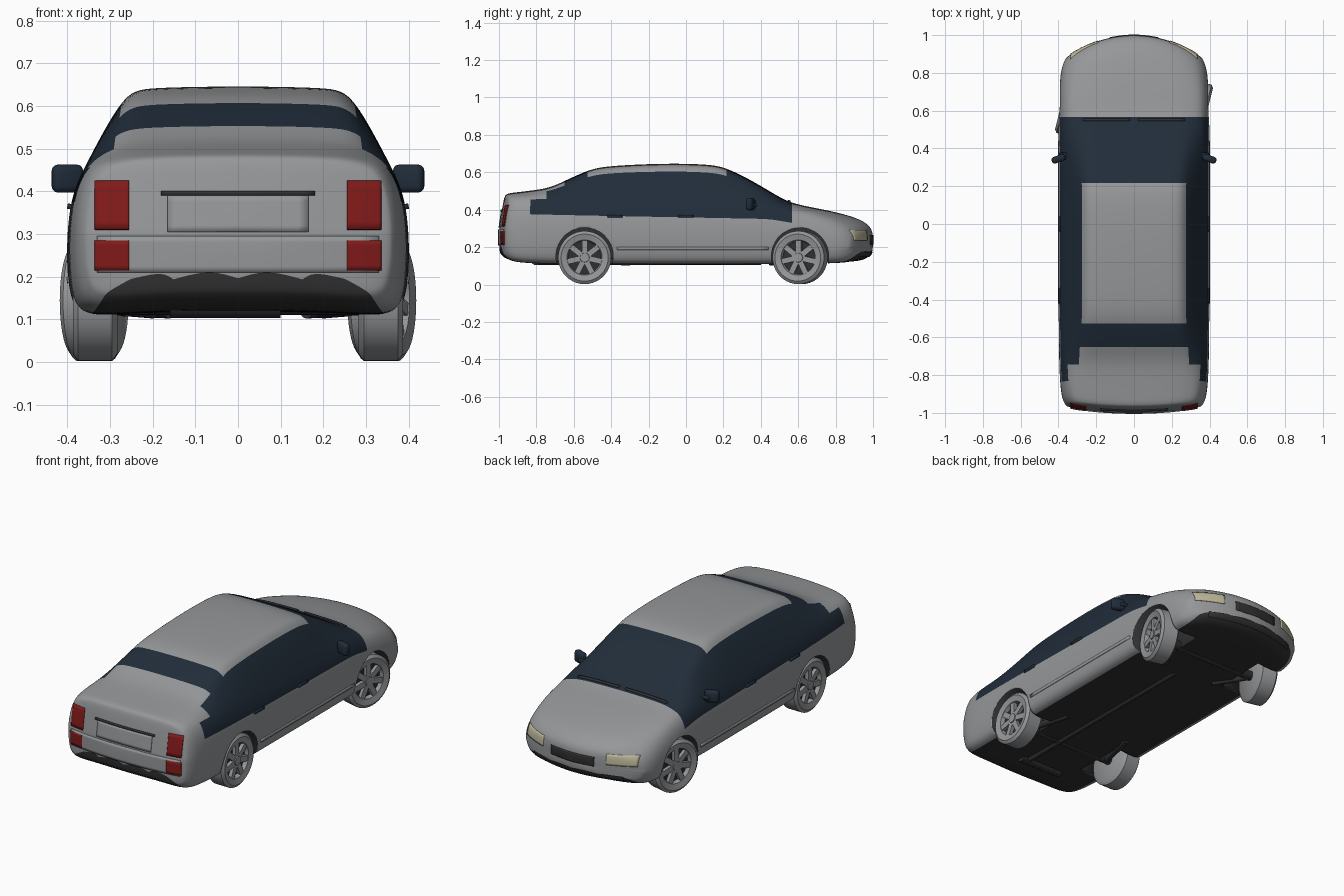
import bpy, bmesh, math
from mathutils import Vector, Matrix
from mathutils.bvhtree import BVHTree

if "Cube" in bpy.data.objects:
    bpy.data.objects.remove(bpy.data.objects["Cube"])


def material(name, rgb):
    m = bpy.data.materials.new(name)
    m.diffuse_color = (*rgb, 1)
    m.use_nodes = True
    m.node_tree.nodes["Principled BSDF"].inputs["Base Color"].default_value = m.diffuse_color
    return m


PAINT = material("paint", (0.3, 0.31, 0.32))
GLASS = material("glass", (0.015, 0.026, 0.042))
DARK = material("underside", (0.03, 0.03, 0.03))
RED = material("tail_red", (0.22, 0.01, 0.01))
CREAM = material("lamp_cream", (0.5, 0.47, 0.32))


def make(name, bm, mats, angle=40):
    bmesh.ops.recalc_face_normals(bm, faces=bm.faces)
    me = bpy.data.meshes.new(name)
    bm.to_mesh(me)
    bm.free()
    ob = bpy.data.objects.new(name, me)
    bpy.context.collection.objects.link(ob)
    for m in mats:
        me.materials.append(m)
    bpy.ops.object.select_all(action='DESELECT')
    ob.select_set(True)
    bpy.context.view_layer.objects.active = ob
    bpy.ops.object.shade_smooth_by_angle(angle=math.radians(angle))
    return ob


def smooth(t):
    t = max(0, min(1, t))
    return t * t * (3 - 2 * t)


# Side silhouette: y and height of the upper edge, tail to nose
OUTLINE = [(-1, .45), (-.99, .472), (-.955, .478), (-.85, .488), (-.74, .5), (-.66, .535),
           (-.52, .602), (-.42, .622), (-.1, .636), (.12, .63), (.21, .614), (.34, .55),
           (.46, .478), (.56, .42), (.7, .396), (.85, .363), (.94, .332), (.985, .297), (1, .262)]


def section(y, edge):
    """Cross-section of the body; everything tapers towards both ends."""
    end = max(0, abs(y) - .9) ** 4 * 1e4
    low = .1 + .012 * y ** 4 + .05 * end
    wide = .403 - .018 * y ** 4 - .035 * end
    belt_x = .364 - .022 * y ** 4 - .025 * end
    belt_z = min(.445 - .025 * y, edge - .015)
    roof_x = .29 - .022 * smooth((edge - .5) / .12) - .03 * end
    h = belt_z - low
    half = [(0, low + .015), (.55 * wide, low + .015), (.91 * wide, low), (.98 * wide, low + .05),
            (wide, low + .42 * h), (.985 * wide, low + .77 * h), (belt_x, belt_z),
            (roof_x, edge), (.8 * roof_x, edge + .01), (0, edge + .014)]
    return [(x, y, z) for x, z in half] + [(-x, y, z) for x, z in half[-2:0:-1]]


# Loft the body cage, paint windows and floor by strip
bm = bmesh.new()
rings = [[bm.verts.new(p) for p in section(*s)] for s in OUTLINE]
n = len(rings[0])
for a, b in zip(rings, rings[1:]):
    y = (a[0].co.y + b[0].co.y) / 2
    for j in range(n):
        k = (j + 1) % n
        f = bm.faces.new((a[j], a[k], b[k], b[j]))
        strip = min(j, n - 1 - j)
        if strip < 2:
            f.material_index = 2
        elif strip == 6 and -.72 < y < .56 or strip == 5 and -.82 < y < .56:
            f.material_index = 1
        elif strip > 6 and (.21 < y < .56 or -.66 < y < -.52):
            f.material_index = 1
bm.faces.new(rings[0])
bm.faces.new(rings[-1])
cage = make("cage", bm, [PAINT, GLASS, DARK])
cage.modifiers.new("round", 'SUBSURF').levels = 3
bm = bmesh.new()
bm.from_object(cage, bpy.context.evaluated_depsgraph_get())
bpy.data.objects.remove(cage)
# Bow the nose and tail in plan, and lean the boot lid forward
for v in bm.verts:
    x, y, z = v.co
    v.co.y -= .11 * (x / .36) ** 2 * smooth((y - .6) / .4)
    v.co.y += (.025 * (x / .34) ** 2 + .15 * max(0, z - .3)) * smooth((-y - .75) / .25)
bmesh.ops.recalc_face_normals(bm, faces=bm.faces)
SKIN = BVHTree.FromBMesh(bm)
body = make("body", bm, [PAINT, GLASS, DARK])

# Wheel arches
REAR_Y, FRONT_Y, HUB_Z = -.542, .61, .144
bm = bmesh.new()
for y in (REAR_Y, FRONT_Y):
    for s in (1, -1):
        bmesh.ops.create_cone(bm, cap_ends=True, segments=48, radius1=.153, radius2=.153, depth=.3,
                              matrix=Matrix.Translation((s * .36, y, .15)) @ Matrix.Rotation(math.pi / 2, 4, 'Y'))
cutter = make("arch_cutter", bm, [DARK])
cutter.hide_render = True
cutter.display_type = 'WIRE'
cut = body.modifiers.new("arches", 'BOOLEAN')
cut.object = cutter
cut.solver = 'EXACT'
cut.material_mode = 'TRANSFER'


def patch(name, axis, side, u, v, mat, thick=.008, res=(14, 6)):
    """Thin panel laid on the body skin, seen along an axis."""
    bm = bmesh.new()
    grid = []
    for i in range(res[0] + 1):
        row = []
        for j in range(res[1] + 1):
            a = u[0] + (u[1] - u[0]) * i / res[0]
            b = v[0] + (v[1] - v[0]) * j / res[1]
            o = {'x': (2 * side, a, b), 'y': (a, 2 * side, b), 'z': (a, b, 2 * side)}[axis]
            d = Vector([-side if c == axis else 0 for c in 'xyz'])
            hit = SKIN.ray_cast(Vector(o), d)[0]
            row.append(bm.verts.new(hit) if hit else None)
        grid.append(row)
    for i in range(res[0]):
        for j in range(res[1]):
            q = (grid[i][j], grid[i + 1][j], grid[i + 1][j + 1], grid[i][j + 1])
            if all(q):
                bm.faces.new(q)
    bmesh.ops.delete(bm, geom=[p for p in bm.verts if not p.link_faces], context='VERTS')
    ob = make(name, bm, [mat])
    sol = ob.modifiers.new("thickness", 'SOLIDIFY')
    sol.thickness, sol.offset = thick, 0


# Lamps, handles and side mouldings on both sides
for s, tag in ((1, "right"), (-1, "left")):
    lamp = (s * .255, s * .335)
    patch("tail_lamp_" + tag, 'y', -1, lamp, (.31, .425), RED)
    patch("tail_lamp_low_" + tag, 'y', -1, lamp, (.215, .285), RED, .014)
    patch("head_lamp_" + tag, 'y', 1, (s * .19, s * .335), (.235, .29), CREAM)
    patch("side_moulding_" + tag, 'x', s, (-.37, .44), (.185, .2), PAINT, .008, (20, 2))
    for y in (-.38, 0):
        patch("door_handle_" + tag, 'x', s, (y - .04, y + .04), (.358, .37), GLASS, .016, (4, 2))

# Front and rear trim
patch("grille", 'y', 1, (-.13, .13), (.215, .265), DARK)
patch("lower_intake", 'y', 1, (-.27, .27), (.15, .175), DARK, .006)
patch("rear_bumper_band", 'y', -1, (-.33, .33), (.21, .295), PAINT, .012)
patch("plate_panel", 'y', -1, (-.165, .165), (.305, .39), PAINT)
patch("boot_trim", 'y', -1, (-.18, .18), (.39, .4), DARK, .016, (14, 2))
for x in (-.27, .02):
    patch("wiper", 'z', 1, (x, x + .25), (.545, .556), DARK, .014, (10, 1))


def box(bm, size, mat4, bevel=0):
    r = bmesh.ops.create_cube(bm, size=1, matrix=mat4 @ Matrix.Diagonal((*size, 1)))
    if bevel:
        edges = {e for v in r['verts'] for e in v.link_edges}
        bmesh.ops.bevel(bm, geom=list(edges), offset=bevel, segments=3, affect='EDGES', profile=.5)


# Wheel: turned tyre and rim profile (x, radius), spokes over a dark recess
PROFILE = [(-.05, 0), (-.052, .125), (-.04, .142), (.04, .142), (.052, .126),
           (.044, .094), (.022, .088), (.022, .03), (.046, .024), (.046, 0)]


def wheel(name, x, y, turn):
    bm = bmesh.new()
    seg = 40
    rows = [[bm.verts.new((px, r * math.cos(a), r * math.sin(a)))
             for a in (math.tau * i / seg for i in range(seg))] for px, r in PROFILE]
    for k, (a, b) in enumerate(zip(rows, rows[1:])):
        for i in range(seg):
            f = bm.faces.new((a[i], a[(i + 1) % seg], b[(i + 1) % seg], b[i]))
            f.material_index = 1 if k == 6 else 0
    bmesh.ops.remove_doubles(bm, verts=bm.verts, dist=1e-5)
    for i in range(7):
        box(bm, (.022, .03, .075), Matrix.Rotation(i * math.tau / 7, 4, 'X') @ Matrix.Translation((.03, 0, .055)))
    ob = make(name, bm, [PAINT, DARK])
    ob.location = (x, y, HUB_Z)
    ob.rotation_euler.z = math.radians(turn) + (math.pi if x < 0 else 0)


def rod(name, a, b, r):
    a, b = Vector(a), Vector(b)
    bm = bmesh.new()
    m = Matrix.Translation((a + b) / 2) @ (b - a).to_track_quat('Z', 'Y').to_matrix().to_4x4()
    bmesh.ops.create_cone(bm, cap_ends=True, segments=16, radius1=r, radius2=r, depth=(b - a).length, matrix=m)
    make(name, bm, [DARK])


for s, tag in ((1, "right"), (-1, "left")):
    # Front wheels are steered a little
    wheel("rear_wheel_" + tag, s * .335, REAR_Y, 0)
    wheel("front_wheel_" + tag, s * .337, FRONT_Y, -14)
    # Door mirror with its foot
    bm = bmesh.new()
    box(bm, (.075, .036, .066), Matrix.Translation((s * .4, .345, .43)) @ Matrix.Rotation(-s * .35, 4, 'Z'), .015)
    box(bm, (.06, .035, .02), Matrix.Translation((s * .368, .36, .425)), .006)
    make("mirror_" + tag, bm, [GLASS])
    # Suspension arms
    rod("trailing_arm_" + tag, (s * .26, REAR_Y, .125), (s * .2, -.3, .12), .018)
    rod("front_arm_" + tag, (s * .27, FRONT_Y, .125), (s * .16, .45, .12), .018)

# Running gear under the floor
for name, y in (("rear_axle", REAR_Y), ("front_axle", FRONT_Y)):
    rod(name, (-.3, y, .135), (.3, y, .135), .025)
rod("muffler", (-.16, -.8, .135), (.1, -.8, .135), .032)
rod("exhaust_pipe", (.06, -.8, .118), (.06, .4, .118), .014)
